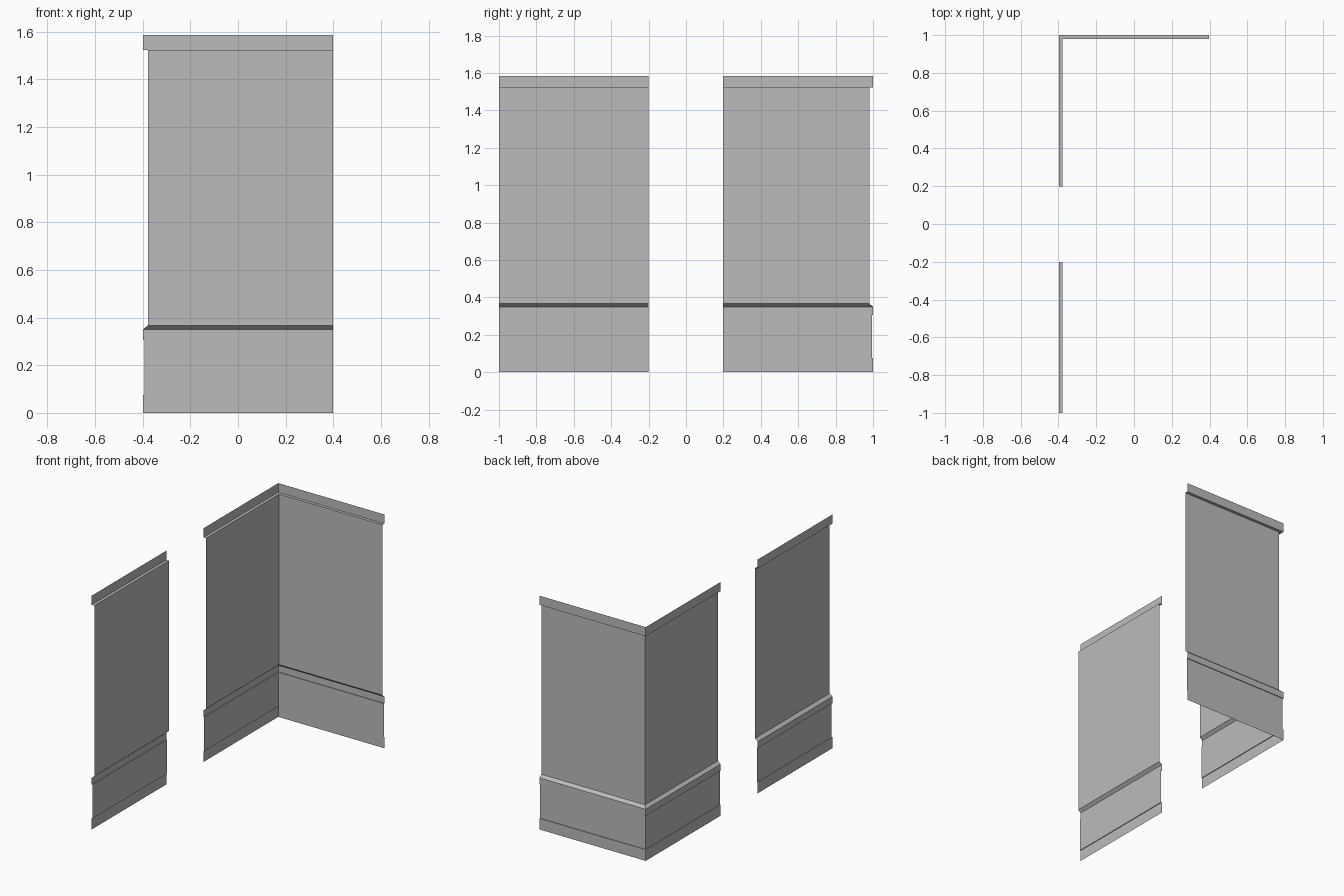
import bpy
from mathutils import Vector

cube = bpy.data.objects.get("Cube")
if cube:
    bpy.data.objects.remove(cube, do_unlink=True)

# Plain grey wall paint
paint = bpy.data.materials.new("wall_grey")
paint.use_nodes = True
grey = (0.5, 0.5, 0.5, 1)
paint.diffuse_color = grey
paint.node_tree.nodes["Principled BSDF"].inputs["Base Color"].default_value = grey

# Wall section: (depth inward from the outer face, height), bottom to top
SECTION = [
    (0, 0), (0, 0.075),                  # foot moulding
    (0.005, 0.075), (0.005, 0.305),      # recessed dado board
    (0, 0.305), (0, 0.35),               # dado rail
    (0.02, 0.367), (0.02, 1.523),        # sloped sill and main panel
    (0, 1.523), (0, 1.585),              # top cornice
]


def wall(name, path):
    """Sweep the section along a floor path, mitring corners; inside is on the right."""
    pts = [Vector(p) for p in path]
    normals = []
    for a, b in zip(pts, pts[1:]):
        d = (b - a).normalized()
        normals.append(Vector((d.y, -d.x)))
    verts, faces = [], []
    n = len(SECTION)
    for i, p in enumerate(pts):
        before, after = normals[max(i - 1, 0)], normals[min(i, len(normals) - 1)]
        inward = (before + after) / (1 + before.dot(after))
        for depth, z in SECTION:
            q = p + inward * depth
            verts.append((q.x, q.y, z))
    for i in range(len(pts) - 1):
        for j in range(n - 1):
            a = i * n + j
            faces.append((a, a + 1, a + n + 1, a + n))
    mesh = bpy.data.meshes.new(name)
    mesh.from_pydata(verts, [], faces)
    mesh.materials.append(paint)
    obj = bpy.data.objects.new(name, mesh)
    bpy.context.collection.objects.link(obj)
    return obj


# Free-standing front panel, and the corner panel that turns along the back
wall("front_wall_panel", [(-0.398, -1), (-0.398, -0.2)])
wall("corner_wall_panel", [(-0.398, 0.198), (-0.398, 1), (0.398, 1)])
